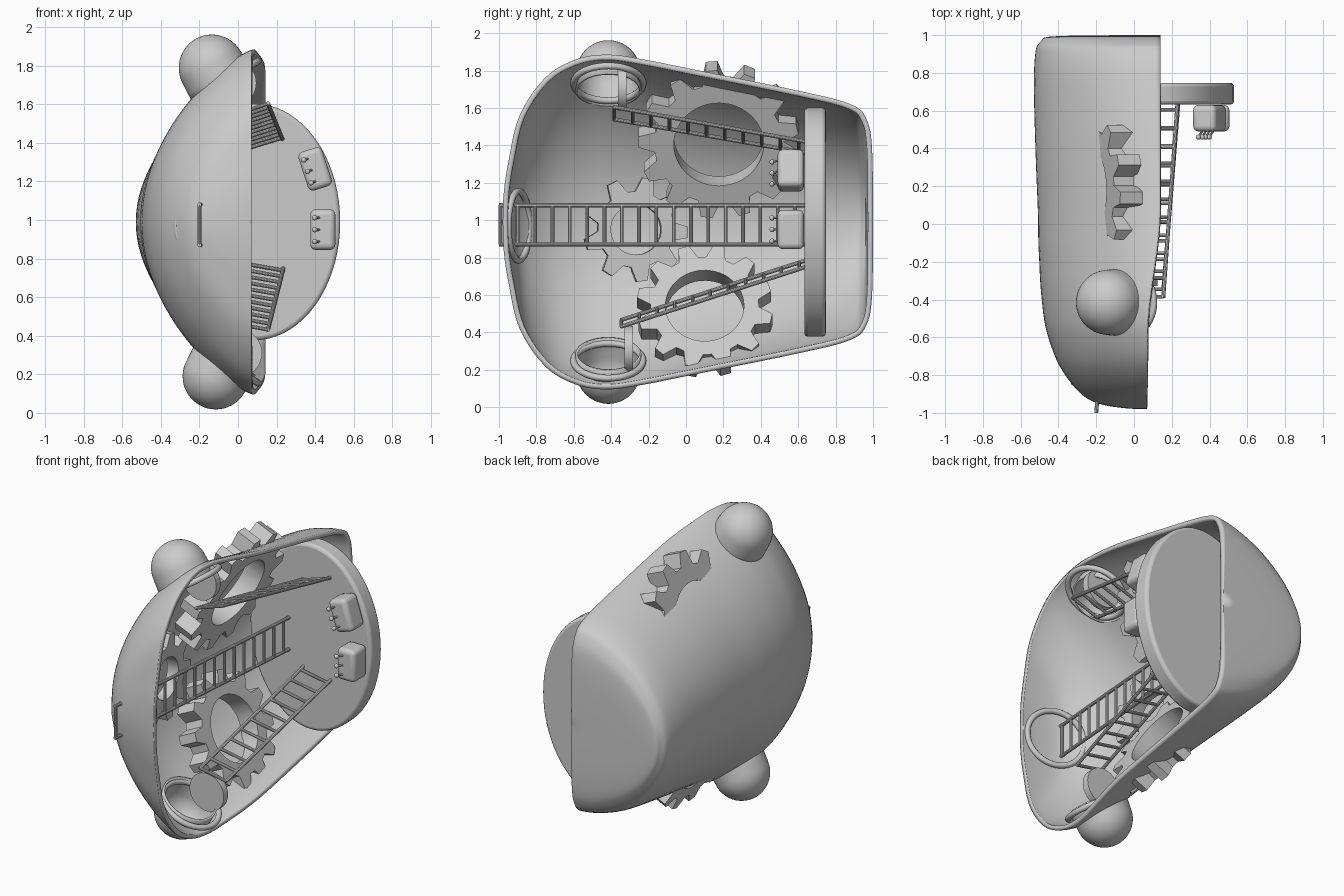
import bpy, bmesh, math
from mathutils import Vector, Matrix

if "Cube" in bpy.data.objects:
    bpy.data.objects.remove(bpy.data.objects["Cube"])

MID = 0.99  # height of the symmetry plane


def finish(name, angle=35):
    ob = bpy.context.object
    ob.name = name
    ob.data.name = name
    bpy.ops.object.shade_smooth_by_angle(angle=math.radians(angle))
    return ob


def from_bmesh(name, bm, angle=35):
    me = bpy.data.meshes.new(name)
    bm.to_mesh(me)
    bm.free()
    ob = bpy.data.objects.new(name, me)
    bpy.context.collection.objects.link(ob)
    bpy.ops.object.select_all(action='DESELECT')
    ob.select_set(True)
    bpy.context.view_layer.objects.active = ob
    return finish(name, angle)


def aim(n):
    return Vector(n).to_track_quat('Z', 'Y').to_euler()


def rod(bm, a, b, r, seg=10):
    a, b = Vector(a), Vector(b)
    rot = (b - a).to_track_quat('Z', 'Y').to_matrix().to_4x4()
    bmesh.ops.create_cone(bm, cap_ends=True, segments=seg, radius1=r, radius2=r,
                          depth=(b - a).length, matrix=Matrix.Translation((a + b) / 2) @ rot)


def smooth_path(pts, steps):
    out = []
    for i in range(len(pts) - 1):
        p = [Vector(pts[max(0, min(len(pts) - 1, i + k))]) for k in (-1, 0, 1, 2)]
        for s in range(steps):
            t = s / steps
            out.append(0.5 * (2 * p[1] + (p[2] - p[0]) * t
                              + (2 * p[0] - 5 * p[1] + 4 * p[2] - p[3]) * t * t
                              + (3 * p[1] - p[0] - 3 * p[2] + p[3]) * t ** 3))
    return out + [Vector(pts[-1])]


# Half shell: sections along y given as (y, half height, depth)
def build_shell():
    stations = [(-.98, 0, 0), (-.975, .15, .12), (-.95, .32, .26), (-.89, .57, .36),
                (-.75, .775, .465), (-.58, .872, .53), (-.41, .895, .57), (-.22, .868, .61),
                (.02, .82, .645), (.61, .70, .668), (.88, .63, .665), (.965, .55, .635),
                (.995, .39, .54), (1, 0, 0)]
    bm = bmesh.new()
    rows, n = [], 48
    for y, h, d in smooth_path(stations, 5):
        k = max(0, min(1, (y + .6) / .7))
        rim = .07 + .07 * k * k * (3 - 2 * k)
        p = .79 - .19 * max(0, min(1, (y + .45) / 1.25))
        row = []
        for i in range(n + 1):
            a = -math.pi / 2 + math.pi * i / n
            c = max(0, math.cos(a)) ** (2 * p)
            row.append(bm.verts.new((rim - d * c, min(y, 1), MID + h * math.sin(a))))
        rows.append(row)
    for r0, r1 in zip(rows, rows[1:]):
        for i in range(n):
            bm.faces.new((r0[i], r0[i + 1], r1[i + 1], r1[i]))
    bmesh.ops.remove_doubles(bm, verts=bm.verts, dist=.0005)
    bmesh.ops.recalc_face_normals(bm, faces=bm.faces)
    if sum(f.normal.x * f.calc_area() for f in bm.faces) > 0:
        bmesh.ops.reverse_faces(bm, faces=bm.faces)
    ob = from_bmesh("shell", bm, 50)
    m = ob.modifiers.new("wall", 'SOLIDIFY')
    m.thickness, m.offset = .028, -1
    return ob


shell = build_shell()


# Gears: toothed ring with a round hole
def gear(name, loc, normal, teeth, hole, root, tip, thick, turn=0):
    bm = bmesh.new()
    loops, n = [], teeth * 4
    frac = (0, .2, .5, .7)
    for z in (-thick / 2, thick / 2):
        for inner in (True, False):
            loop = []
            for i in range(n):
                a = turn + 2 * math.pi * (i // 4 + frac[i % 4]) / teeth
                r = hole if inner else (tip if i % 4 in (1, 2) else root)
                loop.append(bm.verts.new((r * math.cos(a), r * math.sin(a), z)))
            loops.append(loop)
    bi, bo, ti, to = loops
    for A, B in ((bi, bo), (bo, to), (to, ti), (ti, bi)):
        for i in range(n):
            j = (i + 1) % n
            bm.faces.new((A[i], A[j], B[j], B[i]))
    bmesh.ops.recalc_face_normals(bm, faces=bm.faces)
    ob = from_bmesh(name, bm, 22)
    ob.location, ob.rotation_euler = loc, aim(normal)


gear("upper_gear", (-.18, .175, 1.43), (.92, 0, -.39), 13, .24, .345, .43, .13, .04)
gear("middle_gear", (-.37, -.27, .95), (1, .08, 0), 9, .135, .205, .28, .08, -.3)
gear("lower_gear", (-.155, .10, .515), (.9, 0, .43), 12, .21, .29, .365, .13, .13)


# Ladders: two rails given by their end points, with rungs between
def ladder(name, a0, a1, b0, b1, rungs, r=.011):
    bm = bmesh.new()
    rod(bm, a0, a1, r)
    rod(bm, b0, b1, r)
    for i in range(rungs):
        t = .005 + .96 * i / (rungs - 1)
        rod(bm, Vector(a0).lerp(Vector(a1), t), Vector(b0).lerp(Vector(b1), t), r * .9)
    from_bmesh(name, bm)


ladder("middle_ladder", (-.2, -1, 1.08), (-.07, .64, 1.08), (-.2, -1, .87), (-.07, .64, .87), 18)
ladder("upper_ladder", (.155, -.39, 1.605), (.23, .64, 1.42), (-.035, -.39, 1.54), (.035, .64, 1.36), 11)
ladder("lower_ladder", (.155, -.35, .43), (.235, .64, .75), (-.035, -.35, .465), (.035, .64, .785), 11)


# Hollow dome: a lathed cap opening inwards through the shell
def dome(name, loc, axis):
    prof = [(.176, -.05), (.176, 0), (.174, .04)]
    prof += [(.172 * math.cos(a * math.pi / 24), .06 + .172 * math.sin(a * math.pi / 24))
             for a in range(13)]
    bm = bmesh.new()
    vs = [bm.verts.new((r, 0, z)) for r, z in prof]
    es = [bm.edges.new(e) for e in zip(vs, vs[1:])]
    bmesh.ops.spin(bm, geom=vs + es, cent=(0, 0, 0), axis=(0, 0, 1), angle=2 * math.pi, steps=48)
    bmesh.ops.remove_doubles(bm, verts=bm.verts, dist=.0005)
    bmesh.ops.recalc_face_normals(bm, faces=bm.faces)
    if sum(f.normal.z * f.calc_area() for f in bm.faces) < 0:
        bmesh.ops.reverse_faces(bm, faces=bm.faces)
    ob = from_bmesh(name, bm, 60)
    ob.location, ob.rotation_euler = loc, aim(axis)
    m = ob.modifiers.new("wall", 'SOLIDIFY')
    m.thickness, m.offset = .012, -1


def ring(name, loc, axis):
    bpy.ops.mesh.primitive_torus_add(major_radius=.185, minor_radius=.018, major_segments=48,
                                     minor_segments=12, location=loc, rotation=aim(axis))
    finish(name)


# Domes, rings and round plates, top and bottom
for side, s, plate in (("upper", 1, (-.03, -.34, 1.71)), ("lower", -1, (0, -.305, .31))):
    base = Vector((-.105 if s > 0 else -.085, -.415, MID + s * .748))
    axis = Vector((-.5, 0, .86 * s)).normalized()
    dome(side + "_dome", base, axis)
    ring(side + "_ring", (-.055, -.415, MID + s * .742), axis)
    bpy.ops.mesh.primitive_cylinder_add(vertices=48, radius=.168, depth=.3,
                                        location=base + axis * .04, rotation=aim(axis))
    cutter = bpy.context.object
    cutter.name = side + "_hole_cutter"
    cutter.hide_render = True
    cutter.hide_set(True)
    cut = shell.modifiers.new(side + "_hole", 'BOOLEAN')
    cut.operation, cut.solver, cut.object = 'DIFFERENCE', 'EXACT', cutter
    bpy.ops.mesh.primitive_cylinder_add(vertices=40, radius=.125, depth=.045, location=plate,
                                        rotation=(math.pi / 2, 0, 0))
    finish(side + "_plate")
ring("front_ring", (-.14, -.895, .97), (.3, .95, 0))

# Large oval panel
bpy.ops.mesh.primitive_cylinder_add(vertices=72, radius=1, depth=.115, location=(.085, .69, .99),
                                    rotation=(math.pi / 2, 0, 0))
panel = bpy.context.object
panel.scale = (.445, .613, 1)
bpy.ops.object.transform_apply(location=False, rotation=False, scale=True)
finish("oval_panel")
bev = panel.modifiers.new("bevel", 'BEVEL')
bev.width, bev.segments = .02, 3


# Control boxes with three little levers each
def control_box(name, loc, tilt):
    bpy.ops.mesh.primitive_cube_add(size=1)
    box = bpy.context.object
    box.scale = (.13, .14, .21)
    bpy.ops.object.transform_apply(location=False, rotation=False, scale=True)
    finish(name)
    m = box.modifiers.new("bevel", 'BEVEL')
    m.width, m.segments = .028, 4
    bm = bmesh.new()
    for i in (-1, 0, 1):
        z = i * .062
        rod(bm, (-.015, -.06, z), (-.042, -.1, z), .006, 8)
        bmesh.ops.create_uvsphere(bm, u_segments=14, v_segments=8, radius=.014,
                                  matrix=Matrix.Translation((-.042, -.1, z)))
    levers = from_bmesh(name + "_levers", bm)
    for ob in (box, levers):
        ob.location, ob.rotation_euler = loc, (0, tilt, 0)


control_box("lower_control_box", (.44, .56, .95), 0)
control_box("upper_control_box", (.40, .56, 1.265), math.radians(-18))
